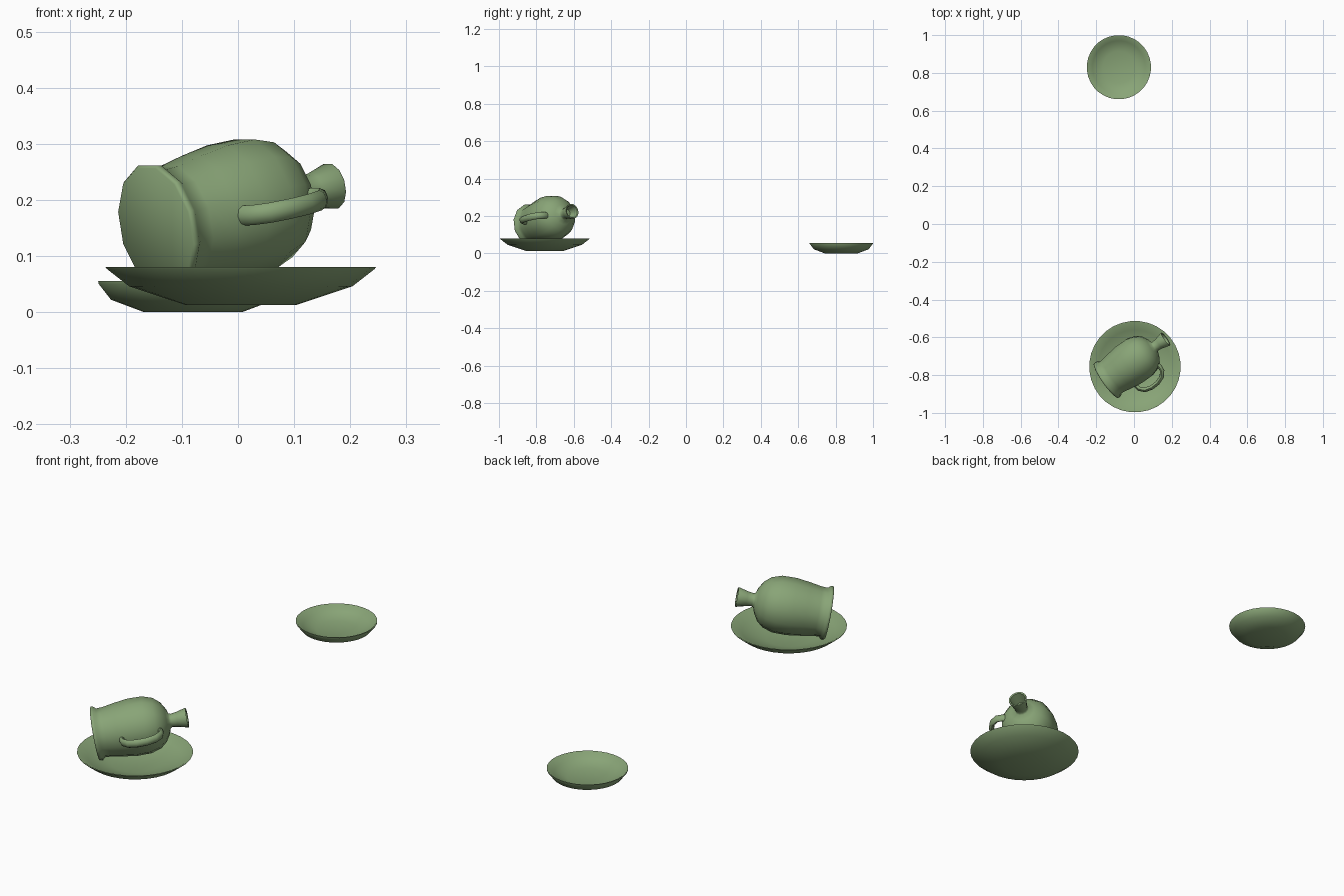
import bpy, bmesh, math
from mathutils import Matrix, Vector

cube = bpy.data.objects.get("Cube")
if cube:
    bpy.data.objects.remove(cube, do_unlink=True)

green = bpy.data.materials.new("sage_green_glaze")
green.use_nodes = True
COLOUR = (0.25, 0.375, 0.185, 1)
green.diffuse_color = COLOUR
green.node_tree.nodes["Principled BSDF"].inputs["Base Color"].default_value = COLOUR


def finish(name, bm, matrix, angle):
    bmesh.ops.recalc_face_normals(bm, faces=bm.faces)
    mesh = bpy.data.meshes.new(name)
    bm.to_mesh(mesh)
    bm.free()
    mesh.materials.append(green)
    obj = bpy.data.objects.new(name, mesh)
    bpy.context.collection.objects.link(obj)
    obj.matrix_world = matrix
    bpy.ops.object.select_all(action="DESELECT")
    obj.select_set(True)
    bpy.context.view_layer.objects.active = obj
    bpy.ops.object.shade_smooth_by_angle(angle=math.radians(angle))
    return obj


def loft(rings):
    """Skin a list of point rings and cap both ends."""
    bm = bmesh.new()
    loops = [[bm.verts.new(p) for p in ring] for ring in rings]
    n = len(loops[0])
    for a, b in zip(loops, loops[1:]):
        for i in range(n):
            j = (i + 1) % n
            bm.faces.new((a[i], a[j], b[j], b[i]))
    bm.faces.new(loops[0][::-1])
    bm.faces.new(loops[-1])
    return bm


def lathe(name, profile, sides, matrix, angle):
    turns = [math.tau * (i + 0.5) / sides for i in range(sides)]
    rings = [[Vector((r * math.cos(a), r * math.sin(a), z)) for a in turns]
             for r, z in profile]
    return finish(name, loft(rings), matrix, angle)


# Shallow dishes, outside profile then inside profile
lathe("small_plate",
      [(0.088, 0), (0.147, 0.022), (0.169, 0.05), (0.17, 0.055),
       (0.165, 0.055), (0.14, 0.032), (0.085, 0.014)],
      32, Matrix.Translation((-0.08, 0.83, 0)), 50)
lathe("large_plate",
      [(0.1, 0.013), (0.2, 0.046), (0.24, 0.077), (0.242, 0.08),
       (0.235, 0.08), (0.195, 0.057), (0.1, 0.03)],
      32, Matrix.Translation((0.005, -0.755, 0)), 50)

# Frame of the lying jug: its axis runs from the foot to the mouth
yaw, tilt = math.radians(35), math.radians(11)
axis = Vector((math.cos(yaw) * math.cos(tilt), math.sin(yaw) * math.cos(tilt),
               math.sin(tilt)))
side = Vector((math.sin(yaw), -math.cos(yaw), 0))
up = side.cross(axis)
jug_frame = Matrix((up, side, axis)).transposed().to_4x4()
jug_frame.translation = (-0.147, -0.829, 0.15)

# Jug: foot, belly, shoulder, flared neck and hollow mouth
lathe("jug_body",
      [(0.112, 0), (0.116, 0.004), (0.115, 0.013), (0.105, 0.024),
       (0.106, 0.05), (0.115, 0.1), (0.123, 0.16), (0.122, 0.22),
       (0.108, 0.263), (0.085, 0.29), (0.055, 0.308), (0.032, 0.316),
       (0.028, 0.325), (0.032, 0.35), (0.042, 0.388), (0.041, 0.392),
       (0.034, 0.39), (0.022, 0.34)],
      12, jug_frame, 55)

# Handle: flattened oval section swept along a loop beside the jug
path = [(0.113, 0.1), (0.12, 0.135), (0.142, 0.158), (0.18, 0.168),
        (0.22, 0.166), (0.257, 0.152), (0.278, 0.126), (0.28, 0.1),
        (0.268, 0.07)]
points = [Vector((0, w, t)) for t, w in path]
rings = []
for i, p in enumerate(points):
    tangent = points[min(i + 1, len(points) - 1)] - points[max(i - 1, 0)]
    tangent.normalize()
    flat = Vector((1, 0, 0))
    across = tangent.cross(flat)
    rings.append([p + flat * 0.018 * math.cos(a) + across * 0.012 * math.sin(a)
                  for a in (math.tau * k / 8 for k in range(8))])
finish("jug_handle", loft(rings), jug_frame, 60)
